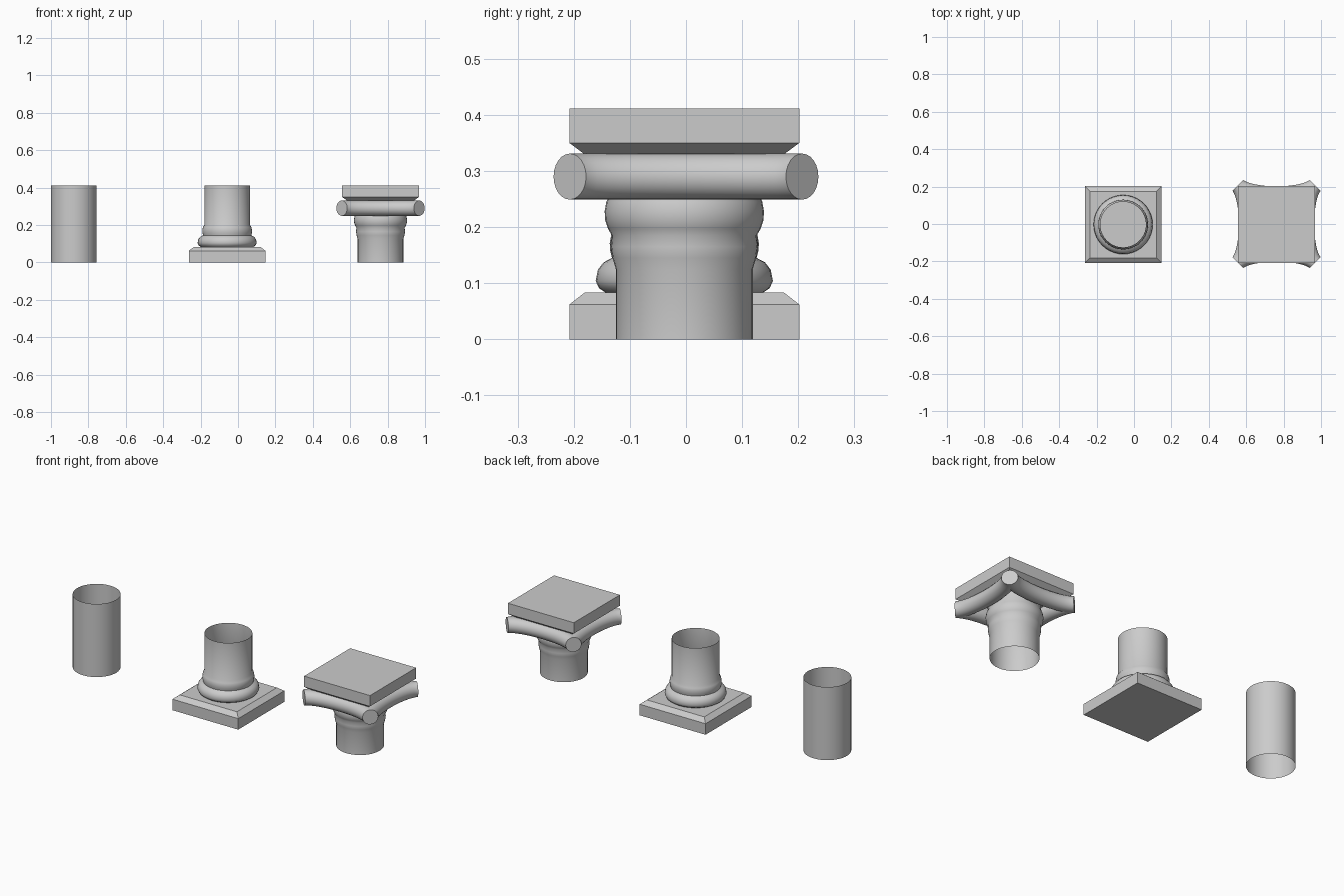
import bpy, bmesh, math
from mathutils import Vector

if "Cube" in bpy.data.objects:
    bpy.data.objects.remove(bpy.data.objects["Cube"])

YC = -0.003          # shared depth centre
R = 0.122            # shaft radius
SHAFT_X, BASE_X, CAP_X = -0.878, -0.058, 0.762


def finish(name, bm, loc, smooth=True):
    bmesh.ops.recalc_face_normals(bm, faces=bm.faces)
    me = bpy.data.meshes.new(name)
    bm.to_mesh(me)
    bm.free()
    ob = bpy.data.objects.new(name, me)
    ob.location = loc
    bpy.context.collection.objects.link(ob)
    if smooth:
        bpy.ops.object.select_all(action='DESELECT')
        ob.select_set(True)
        bpy.context.view_layer.objects.active = ob
        bpy.ops.object.shade_smooth_by_angle(angle=math.radians(40))
    return ob


def skin(bm, rings, closed=True):
    for a, b in zip(rings, rings[1:]):
        n = len(a)
        for i in range(n):
            j = (i + 1) % n
            bm.faces.new((a[i], a[j], b[j], b[i]))


def lathe(name, profile, x, n=40):
    """Open-ended turned surface from (radius, z) points."""
    bm = bmesh.new()
    rings = [[bm.verts.new((r * math.cos(2 * math.pi * i / n),
                            r * math.sin(2 * math.pi * i / n), z))
              for i in range(n)] for r, z in profile]
    skin(bm, rings)
    return finish(name, bm, (x, YC, 0))


def slab(name, levels, x):
    """Closed square block from (half width, z) levels."""
    bm = bmesh.new()
    rings = [[bm.verts.new((sx * h, sy * h, z))
              for sx, sy in ((-1, -1), (1, -1), (1, 1), (-1, 1))] for h, z in levels]
    skin(bm, rings)
    bm.faces.new(rings[0])
    bm.faces.new(rings[-1])
    return finish(name, bm, (x, YC, 0), smooth=False)


def scroll(name, angle, steps=16, n=24, radius=0.041, z=0.29):
    """Bowed roll between two corners, ends cut across the diagonals."""
    e, h = 0.207, 0.062
    p = [Vector(v) for v in ((-e, -e, z), (h - e, h - e, z), (e - h, h - e, z), (e, -e, z))]
    bm = bmesh.new()
    rings = []
    for k in range(steps + 1):
        t = k / steps
        s = 1 - t
        c = s**3 * p[0] + 3*s*s*t * p[1] + 3*s*t*t * p[2] + t**3 * p[3]
        d = s*s * (p[1] - p[0]) + 2*s*t * (p[2] - p[1]) + t*t * (p[3] - p[2])
        side = Vector((-d.y, d.x, 0)).normalized()
        rings.append([bm.verts.new(c + radius * (math.cos(a) * side + math.sin(a) * Vector((0, 0, 1))))
                      for a in (2 * math.pi * i / n for i in range(n))])
    skin(bm, rings)
    bm.faces.new(rings[0])
    bm.faces.new(rings[-1])
    ob = finish(name, bm, (CAP_X, 0, 0))
    ob.rotation_euler.z = angle


# Plain shaft drum
lathe("shaft", [(R, 0), (R, 0.411)], SHAFT_X)

# Base: square plinth, two rolls and the start of the shaft
slab("base_plinth", [(0.205, 0), (0.205, 0.062), (0.178, 0.083)], BASE_X)
lathe("base_column", [(0.14, 0.083), (0.152, 0.091), (0.158, 0.104), (0.154, 0.124),
                      (0.144, 0.137), (0.129, 0.145), (0.132, 0.157), (0.133, 0.171),
                      (0.130, 0.188), (R, 0.200), (R, 0.411)], BASE_X)

# Capital: neck with rolls, corner scrolls and square abacus
lathe("capital_neck", [(R, 0), (R, 0.125), (0.128, 0.145), (0.131, 0.165), (0.129, 0.185),
                       (0.136, 0.197), (0.141, 0.212), (0.142, 0.228), (0.139, 0.245),
                       (0.132, 0.26), (0.128, 0.335)], CAP_X)
for i in range(4):
    scroll(f"capital_scroll_{i + 1}", i * math.pi / 2)
slab("capital_abacus", [(0.178, 0.330), (0.205, 0.350), (0.205, 0.411)], CAP_X)
